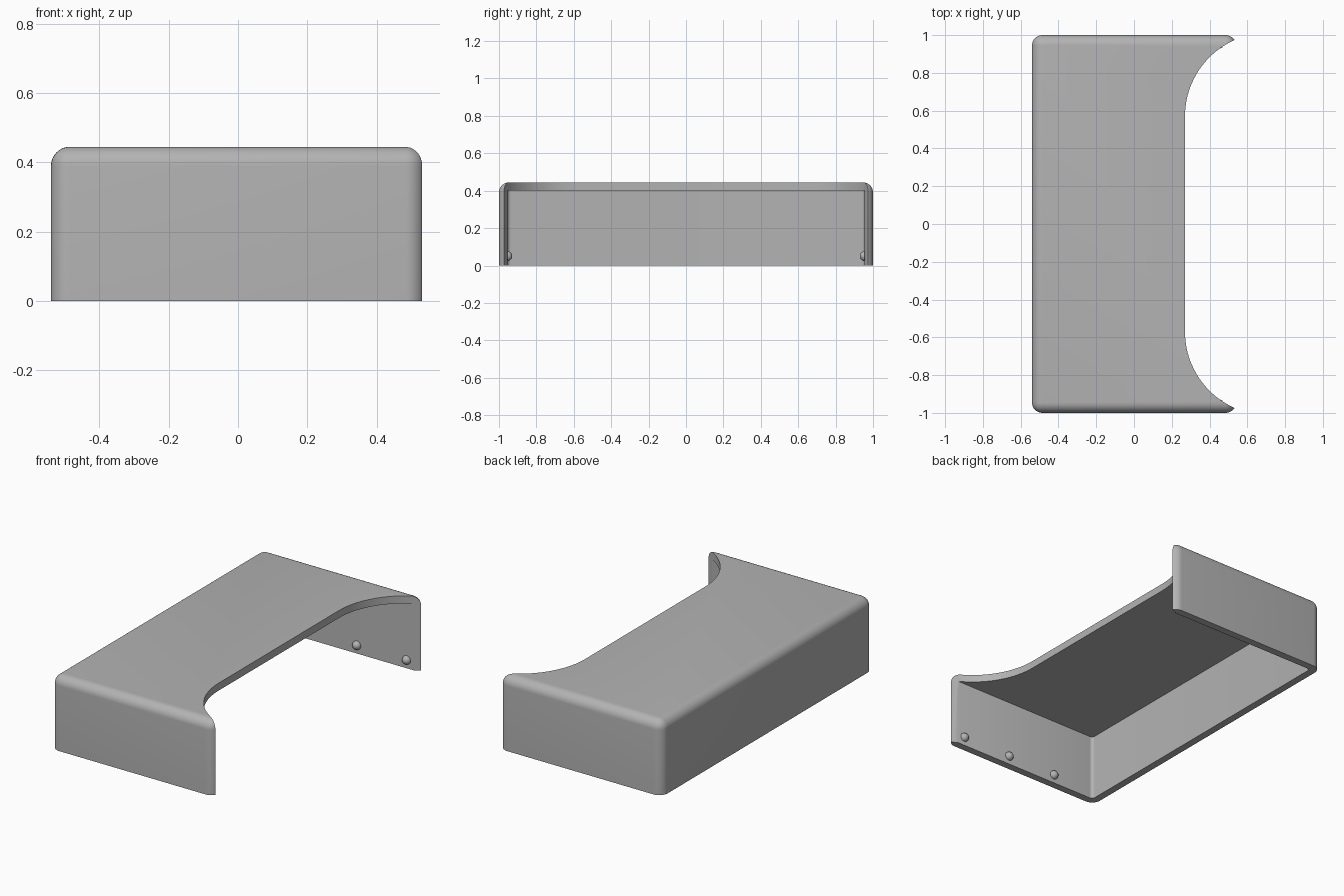
import bpy, bmesh, math
from mathutils import Matrix

cube = bpy.data.objects.get("Cube")
if cube:
    bpy.data.objects.remove(cube, do_unlink=True)

HALF_X, HALF_Y, HEIGHT = 0.54, 1.0, 0.445
WALL, ROUND = 0.045, 0.055

grey = bpy.data.materials.new("plain grey")
grey.use_nodes = True
grey.diffuse_color = (0.45, 0.45, 0.45, 1)
grey.node_tree.nodes["Principled BSDF"].inputs["Base Color"].default_value = grey.diffuse_color


def make_object(name, bm):
    bmesh.ops.recalc_face_normals(bm, faces=bm.faces)
    mesh = bpy.data.meshes.new(name)
    bm.to_mesh(mesh)
    bm.free()
    mesh.materials.append(grey)
    obj = bpy.data.objects.new(name, mesh)
    bpy.context.collection.objects.link(obj)
    return obj


def box(name, low, high, radius, pick):
    """Box between two corners, rounding the edges chosen by pick."""
    bm = bmesh.new()
    bmesh.ops.create_cube(bm, size=1)
    for v in bm.verts:
        v.co = [lo + (c + 0.5) * (hi - lo) for c, lo, hi in zip(v.co, low, high)]
    edges = [e for e in bm.edges if pick(*[v.co for v in e.verts])]
    bmesh.ops.bevel(bm, geom=edges, offset=radius, segments=8, profile=0.5,
                    affect='EDGES', clamp_overlap=True)
    return make_object(name, bm)


def prism(name, points, low, high):
    bm = bmesh.new()
    face = bm.faces.new([bm.verts.new((x, y, low)) for x, y in points])
    top = bmesh.ops.extrude_face_region(bm, geom=[face])["geom"]
    bmesh.ops.translate(bm, vec=(0, 0, high - low),
                        verts=[g for g in top if isinstance(g, bmesh.types.BMVert)])
    return make_object(name, bm)


def activate(obj):
    bpy.ops.object.select_all(action='DESELECT')
    obj.select_set(True)
    bpy.context.view_layer.objects.active = obj


def subtract(target, cutter):
    cutter.hide_render = True
    mod = target.modifiers.new("cut", 'BOOLEAN')
    mod.operation, mod.solver, mod.object = 'DIFFERENCE', 'EXACT', cutter
    activate(target)
    bpy.ops.object.modifier_apply(modifier=mod.name)
    bpy.data.objects.remove(cutter, do_unlink=True)


# Outer body, rounded everywhere except round the open bottom
shell = box("shell", (-HALF_X, -HALF_Y, 0), (HALF_X, HALF_Y, HEIGHT), ROUND,
            lambda a, b: a.z + b.z > 0.1)

# Hollow, open below and on the +x side, with slightly rounded upright corners
hollow = box("hollow", (WALL - HALF_X, WALL - HALF_Y, -0.2),
             (1, HALF_Y - WALL, HEIGHT - WALL), 0.02,
             lambda a, b: abs(a.z - b.z) > 0.1)
subtract(shell, hollow)

# Curved opening: straight middle with an arc running out to each end wall
arc_y, radius, inner_x = 0.57, 0.442, 0.27
sweep = math.asin((0.976 - arc_y) / radius)
arc = [(inner_x + radius * (1 - math.cos(sweep * i / 20)),
        arc_y + radius * math.sin(sweep * i / 20)) for i in range(21)]
arc.append((0.7, 1.04))
outline = arc + [(x, -y) for x, y in reversed(arc)]
subtract(shell, prism("opening", outline, -0.3, 0.8))

activate(shell)
bpy.ops.object.shade_smooth_by_angle(angle=math.radians(30))

# Three snap bumps along the foot of each end wall
for side, label in ((-1, "front"), (1, "back")):
    for i in range(3):
        bm = bmesh.new()
        bmesh.ops.create_uvsphere(bm, u_segments=24, v_segments=14, radius=0.026,
                                  matrix=Matrix.Translation((0.45 - 0.33 * i, side * (HALF_Y - WALL), 0.05)))
        bump = make_object(f"{label}_bump_{i + 1}", bm)
        activate(bump)
        bpy.ops.object.shade_smooth()
